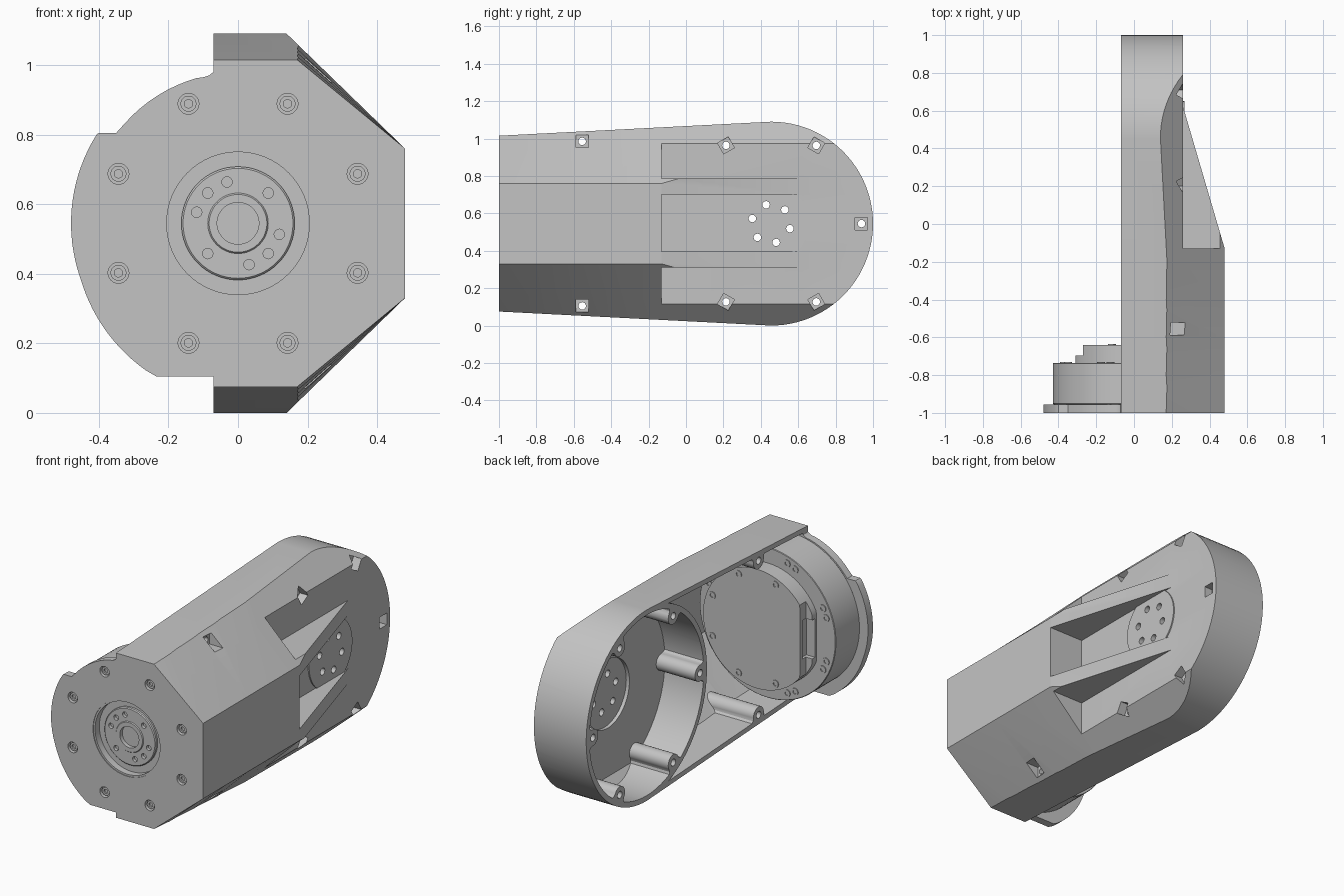
import bpy, bmesh
from math import cos, sin, pi, radians

if "Cube" in bpy.data.objects:
    bpy.data.objects.remove(bpy.data.objects["Cube"])

mat = bpy.data.materials.new("machined_grey")
mat.use_nodes = True
GREY = (0.55, 0.55, 0.55, 1)
mat.diffuse_color = GREY
mat.node_tree.nodes["Principled BSDF"].inputs["Base Color"].default_value = GREY

MID = 0.545          # height of both main axes
REAR = 0.455         # y of the rear drum axis
FLOOR = 0.26         # x of the rear outer face


def add(name, bm):
    bmesh.ops.recalc_face_normals(bm, faces=bm.faces)
    me = bpy.data.meshes.new(name)
    bm.to_mesh(me)
    bm.free()
    me.materials.append(mat)
    ob = bpy.data.objects.new(name, me)
    bpy.context.collection.objects.link(ob)
    return ob


def loft(name, rings):
    """Close a stack of equal rings into a solid."""
    bm = bmesh.new()
    rows = [[bm.verts.new(p) for p in r] for r in rings]
    n = len(rows[0])
    for a, b in zip(rows, rows[1:]):
        for i in range(n):
            j = (i + 1) % n
            bm.faces.new((a[i], a[j], b[j], b[i]))
    if len(rows) > 2:
        bmesh.ops.triangulate(bm, faces=bm.faces[:])
    bm.faces.new(rows[0])
    bm.faces.new(rows[-1])
    return add(name, bm)


def prism(name, axis, pts, lo, hi):
    place = {"x": lambda a, b, t: (t, a, b),
             "y": lambda a, b, t: (a, t, b),
             "z": lambda a, b, t: (a, b, t)}[axis]
    return loft(name, [[place(a, b, t) for a, b in pts] for t in (lo, hi)])


def circle(c, r, n=32, start=0.0):
    return [(c[0] + r * cos(start + 2 * pi * i / n),
             c[1] + r * sin(start + 2 * pi * i / n)) for i in range(n)]


def rod(name, axis, c, r, lo, hi, n=32):
    return prism(name, axis, circle(c, r, n), lo, hi)


def box(name, x, y, z):
    return prism(name, "z", [(x[0], y[0]), (x[1], y[0]), (x[1], y[1]), (x[0], y[1])], *z)


def lathe(name, profile, c=(0, MID), n=64):
    """Spin (radius, y) points about a y axis through c."""
    bm = bmesh.new()
    vs = [bm.verts.new((c[0] + r, y, c[1])) for r, y in profile]
    es = [bm.edges.new(e) for e in zip(vs, vs[1:])]
    bmesh.ops.spin(bm, geom=vs + es, cent=(c[0], 0, c[1]), axis=(0, 1, 0),
                   angle=2 * pi, steps=n)
    bmesh.ops.remove_doubles(bm, verts=bm.verts, dist=1e-5)
    return add(name, bm)


def boolean(ob, op, *others):
    for other in others:
        m = ob.modifiers.new("cut", "BOOLEAN")
        m.operation, m.object, m.solver = op, other, "EXACT"
        dg = bpy.context.evaluated_depsgraph_get()
        me = bpy.data.meshes.new_from_object(ob.evaluated_get(dg))
        ob.modifiers.clear()
        ob.data = me
        bpy.data.objects.remove(other)
    return ob


def polar(c, r, deg):
    return (c[0] + r * cos(radians(deg)), c[1] + r * sin(radians(deg)))


def arm_solid(name, inset, front, x_lo):
    """Tapered side outline with a round rear end and sloped outer edges."""
    def half(y):
        return 0.47 + (y + 1) * 0.0515 - inset
    arc = [polar((REAR, MID), 0.545 - inset, 90 - i * 3.75) for i in range(49)]
    side = [(front, MID + half(front))] + arc + [(front, MID - half(front))]
    ob = prism(name, "x", side, x_lo, 0.48 - inset)
    rings = []
    for y in (-1.2, -1, -0.8, -0.6, -0.4, -0.13, 1.2):
        slope = 0.823 + 0.147 * (min(y, -0.13) + 1) / 0.87
        x, c = 0.48 - inset, 0.215 - 0.41 * inset
        top = x - (0.6 - c) / slope
        sec = [(x, c), (top, 0.6), (-2, 0.6), (-2, -0.6), (top, -0.6), (x, -c)]
        rings.append([(a, y, MID + b) for a, b in sec])
    return boolean(ob, "INTERSECT", loft("edge_slopes", rings))


# Screw positions on the side, with the direction towards the nearest wall
ring = [(polar((REAR, MID), 0.483, d), d) for d in range(0, 360, 60)]
bosses = ring + [((-0.555, MID + s * 0.44), s * 90) for s in (1, -1)]

# Inner cavity, leaving the drum ring, drum floor and bosses standing
cavity = arm_solid("cavity", 0.028, -0.955, -0.2)
boolean(cavity, "DIFFERENCE", box("rear_floor", (0.23, 1), (-0.16, 2), (-1, 2)))
drum = rod("drum_ring", "x", (REAR, MID), 0.544, -0.07, 0.6, 96)
boolean(drum, "DIFFERENCE", rod("drum_bore", "x", (REAR, MID), 0.515, -0.3, 0.175, 96),
        rod("disc_recess", "x", (REAR, MID), 0.195, 0.1, 0.195, 64))
boolean(cavity, "DIFFERENCE", drum)
for c, d in bosses:
    web = [polar(polar(c, out, d), side, d + 90)
           for out, side in ((0, 0.046), (0.018, 0.05), (0.05, 0.08),
                             (0.05, -0.08), (0.018, -0.05), (0, -0.046))]
    boolean(cavity, "DIFFERENCE", rod("boss", "x", c, 0.047, -0.07, 0.7, 24),
            prism("boss_web", "x", web, -0.07, 0.7))

# Outer housing with two tapering ribs on the rear face
housing = arm_solid("arm_housing", 0, -1, -0.07)
ramp = [(0.6, -0.539), (0.7, 1.2), (FLOOR, 1.2), (FLOOR, 0.62)]
boolean(housing, "DIFFERENCE",
        prism("rib_ramp", "z", ramp, -1, 2),
        box("middle_pocket", (FLOOR, 0.8), (-0.13, 1.3), (0.395, 0.70)),
        box("upper_pocket", (FLOOR, 0.8), (-0.13, 1.3), (0.785, 2)),
        box("lower_pocket", (FLOOR, 0.8), (-0.13, 1.3), (-1, 0.31)))
boolean(housing, "UNION", rod("outer_disc", "x", (REAR, MID), 0.195, 0.245, 0.267, 64))
boolean(housing, "DIFFERENCE", cavity)

# Front flange beside the housing
flange = [(0.0, 0.995), (-0.066, 0.995), (-0.071, 0.98), (-0.083, 0.97), (-0.10, 0.965)]
flange += [polar((0, MID), 0.434, d) for d in range(106, 141, 4)]
flange += [(-0.35, 0.805), (-0.40, 0.805)]
flange += [polar((0, MID), 0.48 + 0.0005 * max(0, d - 200), d) for d in range(148, 240, 3)]
flange += [(-0.235, 0.105), (0.0, 0.105)]
boolean(housing, "UNION", prism("flange", "y", flange, -1, -0.955))

# Side screw pockets and through holes
for c, d in bosses:
    if d == 180:
        boolean(housing, "DIFFERENCE", rod("blind", "x", c, 0.02, -0.2, 0.05, 16))
        continue
    sq = circle(c, 0.047, 4, radians(d + 45))
    depth = 0.185 if c[0] < 0 else 0.21
    boolean(housing, "DIFFERENCE", prism("screw_pocket", "x", sq, depth, 0.8),
            rod("screw_hole", "x", c, 0.02, -0.3, 0.5, 16))
for d in range(45, 400, 60):
    c = polar((REAR, MID), 0.104, d)
    boolean(housing, "DIFFERENCE", rod("disc_hole", "x", c, 0.02, 0, 0.5, 16))

# Front bore and counterbored screws
boolean(housing, "DIFFERENCE", lathe("bore", [
    (0, -1.01), (0.215, -1.01), (0.215, -0.996), (0.205, -0.996), (0.205, -0.94), (0, -0.94)]))
parts = [housing]
for i in range(8):
    c = polar((0, MID), 0.372, 22.5 + 45 * i)
    boolean(housing, "DIFFERENCE", rod("counterbore", "y", c, 0.03, -1.1, -0.975, 24))
    parts.append(lathe("front_screw", [
        (0, -0.98), (0.012, -0.98), (0.012, -0.99), (0.023, -0.99),
        (0.023, -0.97), (0, -0.97)], c, 18))

# Motor body behind the flange
parts.append(lathe("motor_body", [
    (0, -0.957), (0.424, -0.957), (0.43, -0.95), (0.43, -0.738),
    (0.427, -0.735), (0, -0.735)], n=96))

# Output rotor with its bolt holes
rotor = lathe("output_rotor", [
    (0, -0.955), (0.06, -0.955), (0.06, -0.98), (0.083, -0.98), (0.087, -0.975),
    (0.158, -0.975), (0.163, -0.97), (0.163, -0.94), (0, -0.94)])
for d in (105, 45, 135, 165, -15, -45, -75, -135):
    c = polar((0, MID), 0.123, d)
    boolean(rotor, "DIFFERENCE", rod("rotor_hole", "y", c, 0.015, -1.1, -0.955, 16))
parts.append(rotor)

# Stepped rear motor cap with a flat side and a connector socket
for name, flat, lo, hi in (("cap_step", -0.31, -0.74, -0.695), ("motor_cap", -0.27, -0.7, -0.64)):
    outline = [(max(x, flat), z) for x, z in circle((0, MID), 0.34, 96)]
    cap = prism(name, "y", outline, lo, hi)
    boolean(cap, "DIFFERENCE", box("socket", (-0.4, -0.255), (-0.72, -0.665),
                                   (MID - 0.11, MID + 0.11)))
    parts.append(cap)
for i in range(8):
    deg = 22.5 + 45 * i
    for r, a, y in ((0.305, deg, -0.635), (0.39, deg - 4, -0.73), (0.39, deg + 4, -0.73)):
        c = polar((0, MID), r, a)
        if r < 0.35 and c[0] < -0.25:
            continue
        parts.append(lathe("rear_screw", [
            (0, y - 0.01), (0.011, y - 0.01), (0.011, y), (0.021, y),
            (0.021, y - 0.03), (0, y - 0.03)], c, 14))

# Smooth curved walls, keep edges crisp
bpy.ops.object.select_all(action="DESELECT")
for ob in parts:
    ob.select_set(True)
bpy.context.view_layer.objects.active = housing
bpy.ops.object.shade_smooth_by_angle(angle=radians(30))
